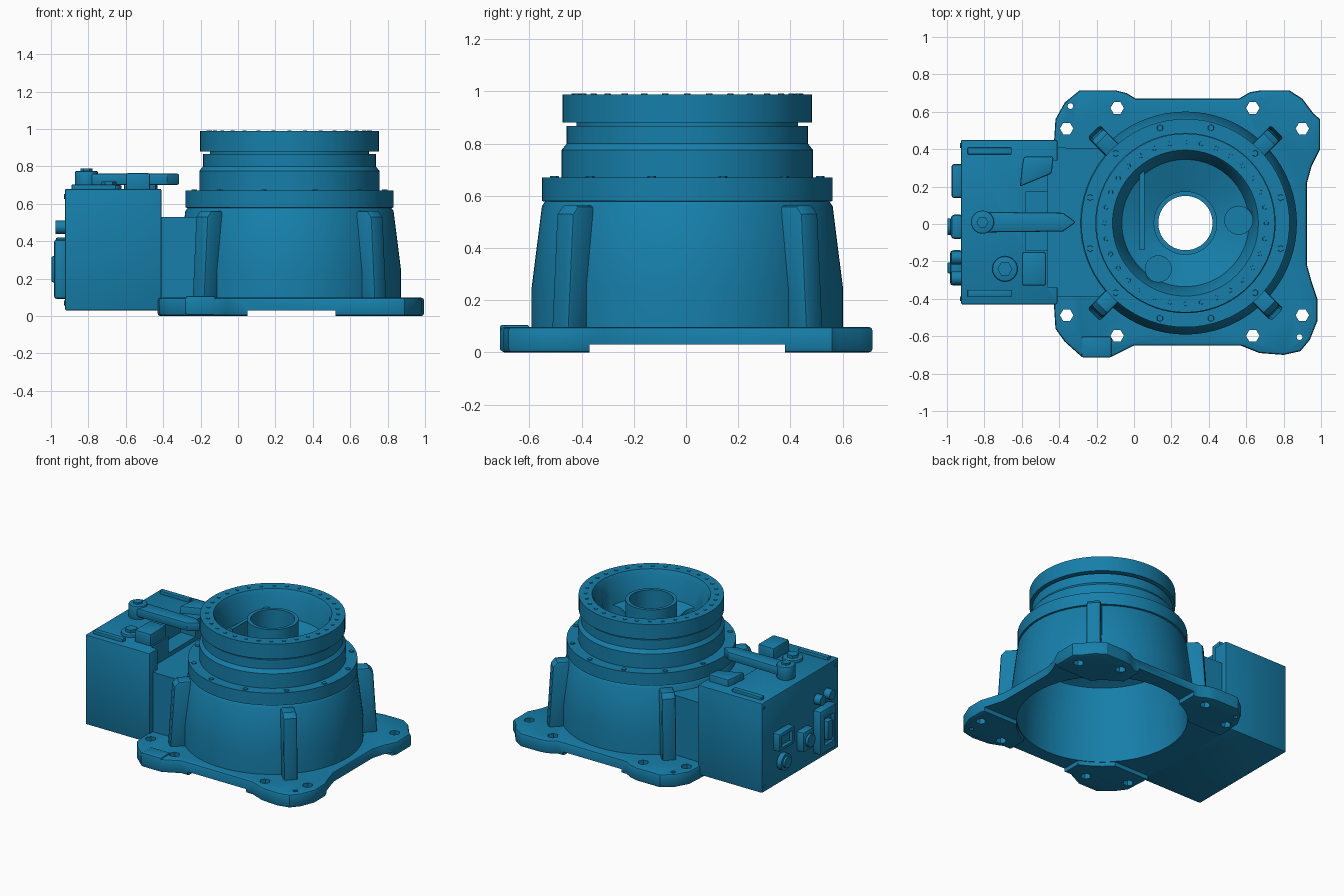
import bpy, bmesh
from math import sin, cos, pi, radians
from mathutils import Matrix, Vector

if "Cube" in bpy.data.objects:
    bpy.data.objects.remove(bpy.data.objects["Cube"])

CX, CY = 0.275, 0.005          # axis of the round housing
paint = bpy.data.materials.new("blue_paint")
paint.diffuse_color = (0.008, 0.21, 0.4, 1)
paint.use_nodes = True
paint.node_tree.nodes["Principled BSDF"].inputs["Base Color"].default_value = paint.diffuse_color


def finish(name, bm, bevel=0):
    bmesh.ops.recalc_face_normals(bm, faces=bm.faces)
    me = bpy.data.meshes.new(name)
    bm.to_mesh(me)
    bm.free()
    ob = bpy.data.objects.new(name, me)
    bpy.context.collection.objects.link(ob)
    me.materials.append(paint)
    if bevel:
        m = ob.modifiers.new("bevel", 'BEVEL')
        m.width, m.segments, m.limit_method = bevel, 2, 'ANGLE'
        m.angle_limit = radians(50)
        apply(ob, m)
    return ob


def apply(ob, mod):
    bpy.context.view_layer.objects.active = ob
    bpy.ops.object.modifier_apply(modifier=mod.name)


def prism(name, pts, z0, z1, bevel=0, mat=None):
    """Extrude a 2D outline from z0 to z1, then place it with a matrix."""
    bm = bmesh.new()
    lo = [bm.verts.new((x, y, z0)) for x, y in pts]
    hi = [bm.verts.new((x, y, z1)) for x, y in pts]
    bm.faces.new(lo)
    bm.faces.new(hi)
    for i in range(len(pts)):
        j = (i + 1) % len(pts)
        bm.faces.new((lo[i], lo[j], hi[j], hi[i]))
    if mat:
        bm.transform(mat)
    return finish(name, bm, bevel)


def box(name, x0, x1, y0, y1, z0, z1, bevel=0):
    return prism(name, [(x0, y0), (x1, y0), (x1, y1), (x0, y1)], z0, z1, bevel)


def circle(r, n, x=0, y=0):
    return [(x + r * cos(2 * pi * i / n), y + r * sin(2 * pi * i / n)) for i in range(n)]


def cyl(name, x, y, r, z0, z1, n=24, bevel=0):
    return prism(name, circle(r, n, x, y), z0, z1, bevel)


def cyl_x(name, y, z, r, x0, x1, n=20):
    """Cylinder lying along x."""
    m = Matrix.Translation((0, y, z)) @ Matrix.Rotation(pi / 2, 4, 'Y')
    return prism(name, circle(r, n), x0, x1, 0, m)


def lathe(name, prof, n=72):
    bm = bmesh.new()
    rings = [[bm.verts.new((CX + r * cos(2 * pi * i / n), CY + r * sin(2 * pi * i / n), z))
              for i in range(n)] for r, z in prof]
    for k, a in enumerate(rings):
        b = rings[(k + 1) % len(rings)]
        for i in range(n):
            j = (i + 1) % n
            bm.faces.new((a[i], a[j], b[j], b[i]))
    return finish(name, bm)


def cut(ob, *cutters):
    for c in cutters:
        m = ob.modifiers.new("cut", 'BOOLEAN')
        m.operation, m.object, m.solver = 'DIFFERENCE', c, 'EXACT'
        apply(ob, m)
        bpy.data.objects.remove(c)


def studs(name, count, radius, z, r, offset=0):
    """Ring of small bolt heads around the main axis."""
    bm = bmesh.new()
    for i in range(count):
        a = 2 * pi * i / count + offset
        bmesh.ops.create_cone(bm, cap_ends=True, segments=6, radius1=r, radius2=r * 0.85, depth=0.012,
                              matrix=Matrix.Translation((CX + radius * cos(a), CY + radius * sin(a), z)))
    return finish(name, bm)


# Mounting flange with four corner lobes
outline = [(-0.43, 0.40), (-0.42, 0.56), (-0.37, 0.65), (-0.29, 0.715), (-0.10, 0.715), (-0.04, 0.70),
           (0.01, 0.67), (0.56, 0.67), (0.62, 0.705), (0.68, 0.715), (0.83, 0.715), (0.90, 0.67), (0.96, 0.59),
           (0.995, 0.56), (0.995, 0.40), (0.95, 0.31), (0.925, 0.22), (0.925, -0.22), (0.95, -0.31),
           (0.98, -0.40), (0.98, -0.52), (0.94, -0.62), (0.89, -0.68), (0.80, -0.70), (0.67, -0.69),
           (0.57, -0.65), (0.0, -0.65), (-0.06, -0.68), (-0.12, -0.71), (-0.28, -0.71), (-0.37, -0.63),
           (-0.42, -0.56), (-0.43, -0.40)]
flange = prism("mounting_flange", outline, 0, 0.098, 0.015)
cut(flange, cyl("c", CX, CY, 0.565, -0.1, 0.2, 72),
    box("c", -0.6, 1.2, -0.37, 0.38, -0.1, 0.03),
    box("c", 0.05, 0.52, -0.9, 0.9, -0.1, 0.03))
for x, y in ((-0.36, 0.51), (-0.09, 0.62), (0.635, 0.62), (0.90, 0.51)):
    for yy in (y, 0.022 - y):
        cut(flange, cyl("c", x, yy, 0.036, -0.1, 0.2, 6))
for x, y in ((-0.34, 0.63), (0.885, -0.605)):
    cut(flange, cyl("c", x, y, 0.016, -0.1, 0.2, 8))
box("flange_pad", -0.28, -0.12, -0.713, -0.60, 0.005, 0.106, 0.01)

# Hollow round housing, shoulder, neck, output ring, bowl and centre tube
housing = lathe("round_housing", [
    (0.56, 0.03), (0.596, 0.03), (0.596, 0.25), (0.557, 0.56), (0.545, 0.578), (0.557, 0.58), (0.557, 0.67),
    (0.482, 0.67), (0.482, 0.775), (0.462, 0.80), (0.462, 0.867), (0.425, 0.867), (0.425, 0.88),
    (0.478, 0.88), (0.478, 0.988), (0.39, 0.988), (0.375, 0.96), (0.34, 0.80), (0.17, 0.74), (0.17, 0.95),
    (0.145, 0.95), (0.145, 0.66), (0.42, 0.60), (0.51, 0.56), (0.555, 0.25)])
cut(housing, cyl("c", 0.56, 0.02, 0.075, 0.68, 0.93), cyl("c", 0.13, -0.24, 0.07, 0.68, 0.93))
for y in (0.142, -0.132):
    cut(housing, cyl("c", -0.235, y, 0.014, 0.6, 0.7, 10))
studs("output_ring_bolts", 32, 0.432, 0.986, 0.014)
studs("shoulder_bolts", 12, 0.527, 0.670, 0.019, radians(15))
box("bowl_web", 0.03, 0.055, -0.14, 0.28, 0.74, 0.87)

# Diagonal stiffening ribs
for k in range(4):
    m = (Matrix.Translation((CX, CY, 0)) @ Matrix.Rotation(pi / 4 + k * pi / 2, 4, 'Z')
         @ Matrix.Rotation(pi / 2, 4, 'X'))
    prism("stiffening_rib", [(0.57, 0.05), (0.695, 0.05), (0.665, 0.53), (0.635, 0.562), (0.53, 0.562)],
          -0.047, 0.047, 0.015, m)

# Link between the housing and the control box, ending on the round wall
arc = [(CX - 0.56 * cos(a), CY + 0.56 * sin(a)) for a in [radians(45 - 9 * i) for i in range(11)]]
prism("box_link", [(-0.45, -0.39), (-0.45, 0.41)] + arc, 0.03, 0.53)

# Control box with a recess below the lever
control = box("control_box", -0.925, -0.41, -0.43, 0.45, 0.03, 0.68, 0.008)
cut(control, box("c", -0.58, -0.3, -0.14, 0.17, 0.56, 0.9),
    box("c", -0.46, -0.3, -0.34, 0.34, 0.53, 0.9))

# Fittings on top of the box
for y in (0.39, -0.37):
    box("top_rail", -0.89, -0.655, y - 0.018, y + 0.018, 0.67, 0.702, 0.004)
box("tall_block", -0.60, -0.47, -0.33, -0.15, 0.66, 0.765, 0.012)
prism("wedge_block", [(-0.61, 0.20), (-0.44, 0.27), (-0.43, 0.36), (-0.59, 0.36), (-0.60, 0.30)],
      0.60, 0.73, 0.01)
cyl("top_cap", -0.69, -0.24, 0.068, 0.67, 0.70, 24, 0.008)
cyl("top_cap_nut", -0.69, -0.24, 0.04, 0.69, 0.72, 6)
prism("lever", [(-0.81, -0.045), (-0.38, -0.04), (-0.31, 0.01), (-0.38, 0.06), (-0.81, 0.065),
                (-0.85, 0.05), (-0.865, 0.01), (-0.85, -0.03)], 0.70, 0.762, 0.01)
cyl("lever_pivot", -0.81, 0.01, 0.062, 0.67, 0.775, 24, 0.008)
cyl("lever_screw", -0.81, 0.01, 0.032, 0.77, 0.788, 6)

# Connectors on the outer end of the box
plate = box("tall_connector", -0.985, -0.91, -0.33, -0.14, 0.09, 0.41, 0.02)
cut(plate, box("c", -1.1, -0.96, -0.29, -0.18, 0.15, 0.35))
box("connector_core", -0.998, -0.93, -0.265, -0.205, 0.18, 0.32, 0.01)
for y in (-0.29, -0.18):
    cyl_x("indicator_plug", y, 0.475, 0.036, -0.91, -0.975)
square = box("square_connector", -0.975, -0.91, 0.14, 0.32, 0.29, 0.42, 0.012)
cut(square, box("c", -1.1, -0.95, 0.17, 0.29, 0.315, 0.395))
cyl_x("round_connector", 0.22, 0.18, 0.06, -0.91, -0.96)
cyl_x("round_connector_core", 0.22, 0.18, 0.04, -0.91, -0.975)
box("middle_connector", -0.98, -0.91, -0.08, 0.05, 0.18, 0.33, 0.02)
cyl_x("middle_connector_face", -0.015, 0.255, 0.045, -0.91, -0.998)
for y in (-0.40, 0.42):
    for z in (0.07, 0.64):
        cyl_x("cover_screw", y, z, 0.013, -0.91, -0.93, 8)

# Smooth curved faces while keeping edges sharp
bpy.ops.object.select_all(action='SELECT')
bpy.ops.object.shade_smooth_by_angle(angle=radians(30))
